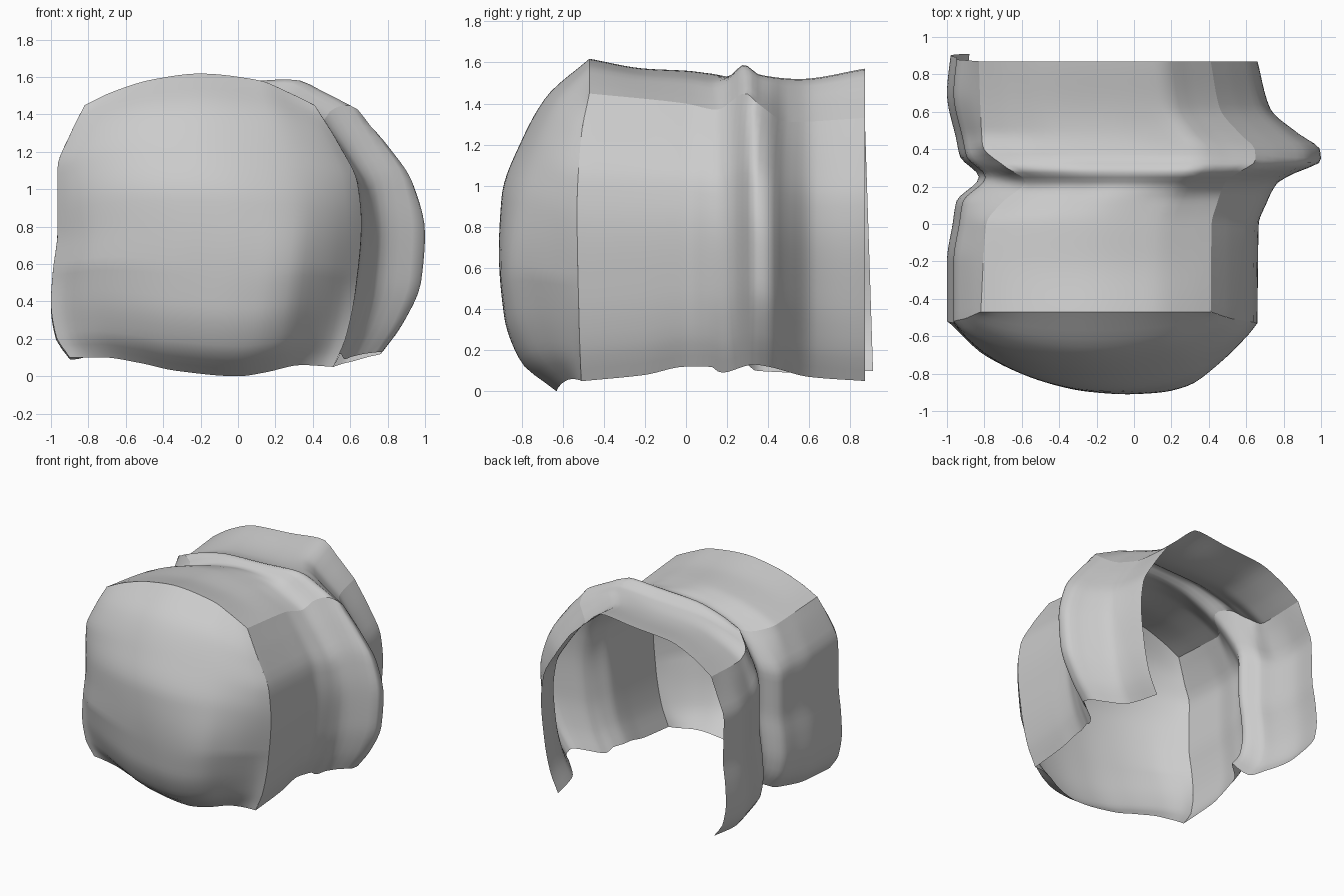
import bpy, math

if "Cube" in bpy.data.objects:
    bpy.data.objects.remove(bpy.data.objects["Cube"])


def curve(pts):
    """Smooth interpolation (cubic Hermite) through (t, value) pairs."""
    n = len(pts)

    def slope(i):
        if i in (0, n - 1):
            j = 0 if i == 0 else n - 2
            return (pts[j + 1][1] - pts[j][1]) / (pts[j + 1][0] - pts[j][0])
        a = (pts[i][1] - pts[i - 1][1]) / (pts[i][0] - pts[i - 1][0])
        b = (pts[i + 1][1] - pts[i][1]) / (pts[i + 1][0] - pts[i][0])
        return 0 if a * b <= 0 else 2 * a * b / (a + b)

    m = [slope(i) for i in range(n)]

    def f(t):
        t = min(max(t, pts[0][0]), pts[-1][0])
        i = next((k for k in range(n - 1) if t <= pts[k + 1][0]), n - 2)
        h = pts[i + 1][0] - pts[i][0]
        s = (t - pts[i][0]) / h
        return ((2*s**3 - 3*s**2 + 1) * pts[i][1] + (s**3 - 2*s**2 + s) * h * m[i]
                + (3*s**2 - 2*s**3) * pts[i + 1][1] + (s**3 - s**2) * h * m[i + 1])
    return f


def ramp(a, b, t):
    """Smooth 0..1 step between a and b."""
    s = min(max((t - a) / (b - a), 0), 1)
    return s * s * (3 - 2 * s)


def sheet(name, fn, nu, nv, flip=False):
    """Open grid surface from fn(u, v), u and v in 0..1."""
    verts = [fn(i / nu, j / nv) for j in range(nv + 1) for i in range(nu + 1)]
    faces = []
    for j in range(nv):
        for i in range(nu):
            a = j * (nu + 1) + i
            q = (a, a + 1, a + nu + 2, a + nu + 1)
            faces.append(q[::-1] if flip else q)
    me = bpy.data.meshes.new(name)
    me.from_pydata(verts, [], faces)
    me.polygons.foreach_set("use_smooth", [True] * len(faces))
    me.update()
    ob = bpy.data.objects.new(name, me)
    bpy.context.collection.objects.link(ob)
    return ob


Y0, Y1 = -0.47, 0.87

# How the sleeve changes along y: flare, crease lines, crown and hem
flare = curve([(-.5, 0), (0, .02), (.1, .13), (.22, .32), (.27, .58), (.34, 1),
               (.4, .98), (.48, .66), (.62, .2), (.87, 0)])
crease_z = curve([(-.48, 1.45), (0, 1.40), (.15, 1.37), (.29, 1.45), (.35, 1.4),
                  (.5, 1.31), (.87, 1.33)])
crown_z = curve([(-.48, 1.62), (-.2, 1.57), (0, 1.56), (.2, 1.54), (.28, 1.59),
                 (.36, 1.54), (.55, 1.52), (.87, 1.57)])
left_x = curve([(-.48, -.82), (0, -.79), (.12, -.70), (.23, -.58), (.3, -.68),
                (.42, -.81), (.87, -.83)])
hem_z = curve([(-.5, .05), (-.2, .08), (0, .12), (.12, .12), (.17, .09), (.33, .13),
               (.4, .12), (.6, .07), (.87, .05)])
left_hem_z = curve([(-.5, .1), (-.2, .12), (.1, .17), (.22, .22), (.34, .1), (.6, .09), (.91, .1)])

# Cross-sections of the sides, from hem (0) to crease (1)
right_narrow = curve([(0, .51), (.12, .58), (.3, .63), (.55, .66), (.7, .64), (.85, .54), (1, .41)])
right_flared = curve([(0, .77), (.12, .88), (.3, .98), (.5, 1.0), (.7, .94), (.85, .81), (1, .65)])
left_side = curve([(0, -.90), (.09, -.975), (.22, -1.0), (.34, -.99), (.5, -.965),
                   (.75, -.965), (.88, -.9), (1, -.82)])
left_in = curve([(-.48, 0), (-.2, 0), (0, .03), (.12, .05), (.25, .17), (.36, .07),
                 (.45, .05), (.7, 0), (.91, .02)])
front_arch = curve([(0, 0), (.12, .42), (.3, .82), (.5, 1), (.75, .80), (.9, .36), (1, 0)])
back_arch = curve([(0, 0), (.12, .42), (.3, .78), (.55, .88), (.77, 1), (.9, .48), (1, 0)])
# Seam where the dome meets the sleeve
edge_y = curve([(0, -.51), (.2, -.52), (.6, -.53), (.85, -.51), (1, Y0)])


def right_x(y, v):
    f = flare(y)
    return right_narrow(v) * (1 - f) + right_flared(v) * f


def right_panel(u, v):
    y = edge_y(v) + (Y1 - edge_y(v)) * u
    return (right_x(y, v), y, hem_z(y) + v * (crease_z(y) - hem_z(y)))


def left_panel(u, v):
    y = edge_y(v) + (Y1 - edge_y(v)) * u + .04 * u**8 * (1 - v)
    x = left_side(v) + left_in(y)
    blend = max(0, (v - .75) / .25) ** 2
    x += blend * (left_x(y) - left_side(1) - left_in(y))
    low = left_hem_z(y)
    return (x, y, low + v * (crease_z(y) - low))


def top_z(y, t):
    k = ramp(.12, .3, y)
    a = front_arch(t) * (1 - k) + back_arch(t) * k
    return crease_z(y) + a * (crown_z(y) - crease_z(y))


def top_panel(u, t):
    y = Y0 + (Y1 - Y0) * u
    return (left_x(y) + t * (right_x(y, 1) - left_x(y)), y, top_z(y, t))


sheet("right_side", right_panel, 54, 24)
sheet("left_side", left_panel, 54, 24, flip=True)
sheet("top_arch", top_panel, 54, 24, flip=True)

# Domed front closing the sleeve
bottom_edge = curve([(0, .1), (.13, .1), (.27, .07), (.4, .03), (.64, 0), (.74, .02),
                     (.88, .06), (1, .05)])
bulge_w = curve([(0, 0), (.12, .47), (.29, .79), (.45, .95), (.6, 1), (.69, .985),
                 (.78, .90), (.88, .58), (1, 0)])
bulge_d = curve([(0, .12), (.09, .29), (.23, .365), (.42, .385), (.58, .37), (.75, .28),
                 (.89, .17), (1, 0)])


def front_dome(u, v):
    x = left_side(v) * (1 - u) + right_narrow(v) * u
    top, low = top_z(Y0, u), bottom_edge(u)
    k = ramp(.3, .75, v)
    w = max(bulge_w(u), 0) ** (1 + .8 * max(0, .35 - v) / .35)
    w = w * (1 - k) + k * max(0, 4 * u * (1 - u)) ** .8
    return (x, edge_y(v) - bulge_d(v) * w, low + v * (top - low))


sheet("front_dome", front_dome, 40, 40)
